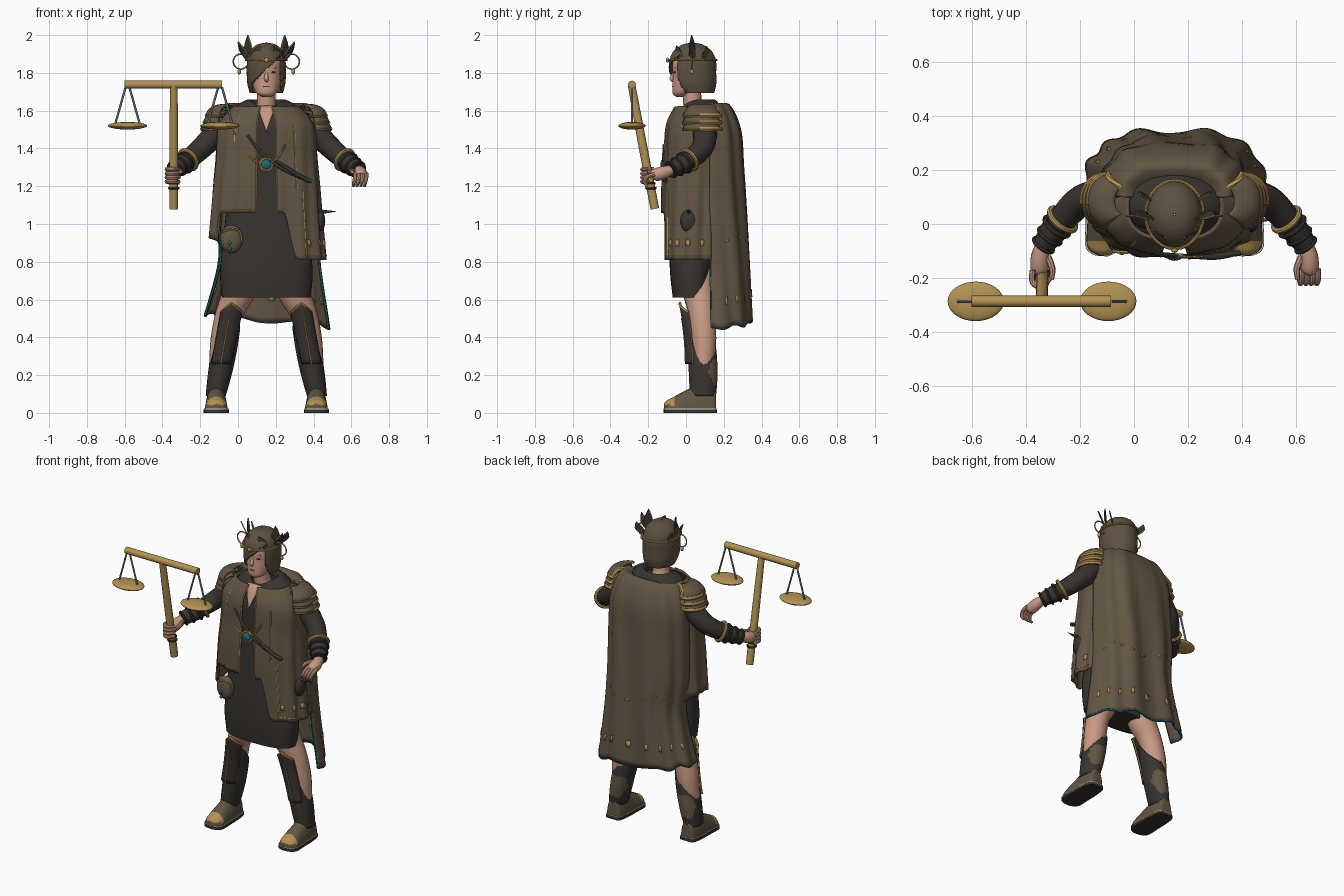
import bpy, bmesh, math
from math import pi, sin, cos
from mathutils import Vector

if "Cube" in bpy.data.objects:
    bpy.data.objects.remove(bpy.data.objects["Cube"])

CX = 0.15   # the figure stands to one side of the origin
parts = []


def material(name, r, g, b):
    m = bpy.data.materials.new(name)
    m.use_nodes = True
    m.diffuse_color = (r, g, b, 1)
    m.node_tree.nodes["Principled BSDF"].inputs["Base Color"].default_value = (r, g, b, 1)
    return m


brown = material("brown cloth", .125, .092, .057)
dark = material("dark leather", .040, .034, .029)
gold = material("gold", .45, .29, .09)
skin = material("skin", .58, .32, .23)
hair_mat = material("brown hair", .11, .082, .05)
steel = material("steel", .26, .32, .36)
teal = material("teal", .015, .14, .15)
white = material("white welt", .75, .73, .70)
lip = material("lips", .40, .17, .13)


def spline(rows, t):
    n = len(rows) - 1
    i = min(int(t * n), n - 1)
    f = t * n - i
    a, b, c, d = [Vector(rows[max(0, min(n, i + k))]) for k in (-1, 0, 1, 2)]
    return b + ((c - a) * f + (a * 2 - b * 5 + c * 4 - d) * f * f + (b * 3 - a - c * 3 + d) * f ** 3) * .5


def grid(name, fn, nu, nv, mats, closed=False, rule=None, drop=None, thick=0):
    """Surface from fn(u, v); closed surfaces wrap in u and get end caps."""
    mats = mats if isinstance(mats, list) else [mats]
    bm = bmesh.new()
    cols = nu if closed else nu + 1
    vs = [[bm.verts.new(fn(i / nu, j / nv)) for i in range(cols)] for j in range(nv + 1)]
    for j in range(nv):
        for i in range(nu):
            k = (i + 1) % cols
            f = bm.faces.new((vs[j][i], vs[j][k], vs[j + 1][k], vs[j + 1][i]))
            f.material_index = rule(f.calc_center_median()) if rule else 0
    if closed and not thick:
        bm.faces.new(vs[0])
        bm.faces.new(vs[-1])
    if drop:
        bmesh.ops.delete(bm, geom=[f for f in bm.faces if drop(f.calc_center_median())], context='FACES')
    bmesh.ops.recalc_face_normals(bm, faces=bm.faces[:])
    me = bpy.data.meshes.new(name)
    bm.to_mesh(me)
    bm.free()
    for m in mats:
        me.materials.append(m)
    o = bpy.data.objects.new(name, me)
    bpy.context.collection.objects.link(o)
    parts.append(o)
    if thick:
        mod = o.modifiers.new("thickness", 'SOLIDIFY')
        mod.thickness, mod.offset = thick, 0
    return o


def oval(row, a, p=1.0):
    """Point on a boxy oval ring (offset x, y, z, half width, half depth)."""
    x, y, z, rx, ry = row
    c, s = cos(a), sin(a)
    return Vector((CX + x + rx * math.copysign(abs(c) ** p, c), y + ry * math.copysign(abs(s) ** p, s), z))


def loft(name, rows, mats, nu=32, nv=24, p=1.0, **kw):
    return grid(name, lambda u, v: oval(spline(rows, v), 2 * pi * u, p), nu, nv, mats, True, **kw)


def tube(name, pts, mat, nu=10, nv=None):
    """Round tube through (x, y, z, radius) points."""
    nv = nv or 4 * (len(pts) - 1)

    def tan(v):
        return (spline(pts, min(1, v + .01)).xyz - spline(pts, max(0, v - .01)).xyz).normalized()
    axes = [Vector((1, 0, 0)), Vector((0, 1, 0)), Vector((0, 0, 1))]
    ref = min(axes, key=lambda ax: max(abs(tan(k / 8).dot(ax)) for k in range(9)))

    def fn(u, v):
        t, q = tan(v), spline(pts, v)
        e = t.cross(ref).normalized()
        return q.xyz + (e * cos(2 * pi * u) + t.cross(e) * sin(2 * pi * u)) * q.w
    return grid(name, fn, nu, nv, mat, True)


def trim(name, pts, mat, r=.006):
    return tube(name, [(*p, r) for p in pts], mat, 6, len(pts) * 2)


def ball(name, c, size, mat, n=20):
    return grid(name, lambda u, v: Vector(c) + Vector((size[0] * sin(pi * v) * cos(2 * pi * u),
                size[1] * sin(pi * v) * sin(2 * pi * u), size[2] * cos(pi * v))),
                n, n // 2, mat, True)


def hoop(name, c, R, r, mat, direction=(0, 0, 1)):
    bpy.ops.mesh.primitive_torus_add(major_radius=R, minor_radius=r, major_segments=28, minor_segments=8,
                                     location=c, rotation=Vector(direction).to_track_quat('Z', 'Y').to_euler())
    o = bpy.context.object
    o.name = name
    o.data.materials.append(mat)
    parts.append(o)
    return o


# Head and face
tube("neck", [(CX, .05, 1.57, .065), (CX, .035, 1.64, .05), (CX, .03, 1.72, .05)], skin, 16)
loft("head", [(0, -.03, 1.672, .02, .02), (0, -.025, 1.69, .05, .045), (0, 0, 1.73, .07, .072),
              (0, .02, 1.79, .082, .09), (0, .03, 1.86, .085, .1), (0, .03, 1.93, .05, .06)], skin)
tube("nose", [(CX, -.058, 1.815, .006), (CX, -.07, 1.785, .010), (CX, -.075, 1.768, .012), (CX, -.065, 1.757, .008)], skin)
ball("mouth", (CX, -.067, 1.728), (.02, .007, .005), lip)
for s in (-1, 1):
    ball("eye", (CX + s * .034, -.058, 1.803), (.014, .008, .005), dark)
    tube("eyebrow", [(CX + s * .014, -.067, 1.818, .003), (CX + s * .052, -.052, 1.826, .003)], hair_mat, 6)

# Bobbed hair with a slanted fringe
loft("hair", [(0, .035, 1.956, .004, .004), (0, .035, 1.945, .05, .055), (0, .035, 1.91, .085, .1),
              (0, .035, 1.86, .098, .12), (0, .035, 1.8, .1, .121), (0, .04, 1.74, .096, .116),
              (0, .05, 1.695, .084, .095)], hair_mat, 80, 44, thick=.008,
     drop=lambda c: c.y < .0 and abs(c.x - CX) < .077 and c.z < 1.82 + (c.x - CX))

# Crown, leaves and ear hoops
crown = hoop("crown_band", (CX, .035, 1.868), .108, .006, gold)
crown.scale.y = 1.16
ball("crown_gem", (CX, -.098, 1.868), (.012, .008, .014), gold)
for s in (-1, 1):
    hoop("ear_hoop", (CX + s * .135, .03, 1.86), .04, .004, gold, (0, 1, 0))
    ball("ear_bead", (CX + s * .143, .03, 1.807), (.01, .01, .015), gold)
    for dx, dy, dz in ((.15, .03, 1.965), (.098, .03, 2.0), (.035, -.05, 1.945), (.13, .11, 1.94)):
        base = Vector((CX + s * (.095 if dy > 0 else .08), .035 + (dy - .03) * .8, 1.865))
        axis = Vector((CX + s * dx, dy, dz)) - base
        side = Vector((s * .026, .02, .008))

        def leaf(u, v):
            return base + axis * v + side * (u - .5) * 1.5 * sin(pi * v ** .8)
        grid("crown_leaf", leaf, 4, 10, dark, thick=.006)
        for u in (0, 1):
            trim("leaf_rim", [leaf(u, k / 6) for k in range(4 if u else 7)], gold, .0035)

# Dark tunic and skirt
loft("tunic", [(0, .05, 1.62, .07, .06), (0, .05, 1.58, .16, .1), (0, .04, 1.5, .21, .12), (0, .04, 1.3, .2, .12),
               (0, .04, 1.1, .21, .125), (0, .035, .95, .225, .125), (0, .03, .75, .245, .115),
               (0, .03, .61, .235, .1)], dark, 48, 40, .8)


def collar(u, v):   # stands up at the nape, opens at the throat
    a = 2 * pi * u
    p = oval(spline([(0, .07, 1.575, .19, .125), (0, .07, 1.62, .16, .11), (0, .065, 1.655, .095, .085),
                     (0, .06, 1.62, .075, .07)], v), a)
    p.z -= .04 * max(0, -sin(a)) ** 2
    return p


grid("collar", collar, 40, 16, dark, True, thick=.008)
grid("open_neckline", lambda u, v: Vector((CX + (u - .5) * .1 * (1 - v), -.04 - .065 * v ** .6, 1.625 - .135 * v)),
     4, 8, skin, thick=.006)

# Open coat: short over the belly, long on the flanks and back
coat_rows = [(0, .06, 1.62, .17, .115), (0, .05, 1.52, .25, .15), (0, .045, 1.35, .262, .155),
             (0, .04, 1.2, .275, .16), (0, .04, 1.02, .288, .16), (0, .04, .81, .305, .16)]


def coat(u, v, lift=0):
    gap = .125
    a = -pi / 2 + gap + u * 2 * (pi - gap)
    x = cos(a)
    long_left = min(1, max(0, (x - .28) * 6))
    long_right = min(1, max(0, (-.8 - x) * 8))
    short = 1 - max(long_left, long_right) if sin(a) < 0 else 0
    row = spline(coat_rows, v * (1 - max(.24 * short, .12 * max(0, -x))))
    fold = 1 + .03 * v * sin(13 * a + 2 * v) + lift
    return oval((row[0], row[1], row[2], row[3] * fold, row[4] * fold), a, .8)


grid("coat", coat, 130, 30, brown, thick=.012)
for u, v0, v1 in ((0, 0, 1), (1, 0, 1), (.065, .2, .62), (.92, .15, .4), (.09, .62, .97)):
    trim("coat_edge", [coat(u, v0 + (v1 - v0) * k / 12, .02) for k in range(13)], gold, .005)
for u0, u1, v in ((.08, .3, .965), (.93, .99, .97)):
    trim("coat_piping", [coat(u0 + k * (u1 - u0) / 14, v, .02) for k in range(15)], gold, .004)
for k in range(4):
    grid("coat_stud", lambda u, v: coat(.1 + k * .055 + u * .018, .89 + v * .028, .026), 2, 2, gold, thick=.004)

# Long pleated cape with edging and studs
cape_rows = [(0, .1, 1.605, .14, .06), (0, .1, 1.63, .2, .125), (0, .12, 1.5, .25, .165), (0, .125, 1.3, .26, .175),
             (0, .125, 1.05, .262, .19), (.015, .13, .8, .262, .198), (0, .135, .49, .325, .208)]


def cape(u, v, lift=0):
    a = pi * u
    row = spline(cape_rows, v)
    fold = 1 + .045 * v ** .5 * sin(12 * a + 2 * sin(3 * v + a)) + .02 * sin(7 * a) + lift
    p = oval((row[0], row[1], row[2], row[3] * (1 + (fold - 1) * .5), row[4] * fold), a, .75)
    p.z -= v ** 4 * (.035 * cos(a) + .01 * sin(9 * a))
    return p


grid("cape", cape, 100, 42, brown, thick=.012)
trim("cape_hem", [cape(k / 50, 1) for k in range(51)], teal, .007)
for u, v0 in ((0, .75), (1, .2)):
    trim("cape_edge", [cape(u, v0 + (1 - v0) * k / 16) for k in range(17)], teal, .007)
for k in range(9):
    for side in (.035, -.035):
        grid("cape_stud", lambda u, v: cape(.08 + k * .1 + u * .018, .912 + v * .018, side), 2, 2, gold, thick=.005)
    grid("cape_fleck", lambda u, v: cape(.1 + k * .09 + u * .03, .75 + .02 * sin(5 * k) + v * .006, .032), 2, 2, gold, thick=.004)

# Arms, bracers and hands, legs and boots
foot_rows = [(.16, .02, .08), (.15, .045, .11), (.08, .056, .13), (0, .058, .1),
             (-.07, .06, .062), (-.1, .047, .047), (-.116, .015, .03)]
for s in (-1, 1):
    def P(d, y, z, *r):
        return (CX + s * d, y, z, *r)
    arm = [P(.19, .08, 1.52, .06), P(.26, .1, 1.48, .064), P(.345, .085, 1.4, .058),
           P(.42, .01, 1.335, .05), P(.49, -.085, 1.285, .034)]
    tube("sleeve", arm, dark, 16, 24)
    tube("bracer", [spline(arm, t) + Vector((0, 0, 0, .006)) for t in (.78, .86, .93, .99)], dark, 16)
    for t, m, r in ((.73, gold, .011), (.8, dark, .009), (.88, dark, .008), (.97, dark, .008)):
        q = spline(arm, t)
        hoop("bracer_band", q.xyz, q.w + .006, r, m, spline(arm, t + .02).xyz - spline(arm, t - .02).xyz)
    tube("palm", [P(.485, -.07, 1.288, .025), P(.497, -.12, 1.272, .034), P(.5, -.165, 1.258, .033), P(.5, -.18, 1.25, .02)], skin, 14)
    for k in range(4):
        if s < 0:   # fingers wrap the staff
            z = 1.29 - k * .022
            tube("finger", [P(.525, -.17, z, .011), P(.525, -.215, z, .011), P(.49, -.232, z, .011), P(.462, -.2, z, .01)], skin, 8)
        else:       # fingers hang loosely
            x = .53 - k * .02
            tube("finger", [P(x, -.165, 1.265, .012), P(x, -.205, 1.25, .011), P(x - .005, -.22, 1.225, .010), P(x - .01, -.205, 1.2, .008)], skin, 8)
    tube("thumb", [P(.47, -.12, 1.28, .014), P(.452, -.165, 1.28, .012), P(.455, -.205, 1.275, .009)], skin, 8)

    # Layered shoulder plates with gilded rims
    for k in range(3):
        def plate(u, v):
            a = (u - .5) * 2.5
            reach = .06 + .095 * sin(v * pi / 2) + .012 * k
            return Vector(P(.16 + reach * cos(a) ** .5, .085 + (.05 + .055 * v) * sin(a), 1.63 - .036 * k - .06 * v * v))
        grid("shoulder_plate", plate, 16, 8, brown, thick=.012)
        trim("shoulder_rim", [plate(j / 12, 1) for j in range(13)], gold, .007)
        trim("shoulder_back_rim", [plate(.45 + j * .55 / 8, .96) for j in range(9)], gold, .012)
        trim("shoulder_back_edge", [plate(1, j / 6) for j in range(7)], gold, .012)

    leg = [P(.11, .06, .75, .09), P(.15, .07, .63, .084), P(.2, .085, .52, .07), P(.23, .095, .38, .066),
           P(.252, .092, .22, .052), P(.265, .09, .08, .045)]
    tube("leg", leg, skin, 18, 24)

    def greave(u, v):   # tall at the shin, cut low behind the calf
        a = 2 * pi * u
        z = .09 + v * (.34 - .08 * sin(a))
        r = .064 + .008 * sin(pi * v)
        w = r - .016 + .01 * v
        return Vector((CX + s * (.268 - .19 * (z - .09)) + w * cos(a), .09 + r * sin(a), z))
    grid("greave", greave, 36, 24, [dark, brown], True, thick=.01,
         rule=lambda c: 1 if c.y > .112 + abs(c.z - .22) * .5 and .15 < c.z < .29 else 0)

    def shin(u, v):     # flared knee guard
        a = -pi / 2 + (u - .5) * 1.8
        z = .26 + .32 * v - .1 * abs(u - .5) * v
        return Vector((CX + s * (.24 - .055 * v) + (.06 + .008 * v) * cos(a), .085 + (.082 + .035 * v * v) * sin(a), z))
    grid("knee_guard", shin, 12, 12, dark, thick=.012)
    trim("knee_guard_rim", [shin(k / 10, 1) for k in range(11)], gold, .008)
    for u in (0, 1):
        trim("knee_guard_edge", [shin(u, k / 8) for k in range(9)], gold, .005)
    trim("shin_line", [shin(.5, k / 8) - Vector((0, .006, 0)) for k in range(7)], gold, .004)

    def foot(u, v):
        y, w, h = spline(foot_rows, v)
        return Vector(P(.265 + w * cos(2 * pi * u), y, .02 + max(0, h * sin(2 * pi * u))))
    grid("boot", foot, 24, 28, [brown, gold], True,
         rule=lambda c: 1 if c.y < -.062 and c.z > .042 else 0)
    for nm, m, z0, z1, k in (("boot_sole", dark, 0, .018, 1.1), ("boot_welt", white, .018, .022, 1.06)):
        def sole(u, v):
            y, w, h = spline(foot_rows, u * 2 if u < .5 else 2 - u * 2)
            return Vector(P(.265 + (w if u < .5 else -w) * k, .02 + (y - .02) * (1 + (k - 1) * .3), z0 + v * (z1 - z0)))
        grid(nm, sole, 40, 1, m, True)

# Medallion, sheathed dagger, straps and pouch
ball("medallion_gem", (CX, -.122, 1.315), (.027, .014, .027), teal)
hoop("medallion_rim", (CX, -.118, 1.315), .031, .009, gold, (0, 1, 0))
tube("chest_strap", [(.05, -.105, 1.47, .007), (.13, -.115, 1.37, .009), (.24, -.12, 1.29, .009), (.39, -.108, 1.225, .011)], dark)
tube("dagger_sheath", [(.2, -.12, 1.335, .007), (.3, -.122, 1.27, .011), (.38, -.108, 1.225, .010)], dark)
trim("strap_chain", [(.06, -.112, 1.36), (.11, -.118, 1.325), (.2, -.122, 1.34), (.25, -.12, 1.42)], gold, .005)
ball("hilt_guard", (.432, .015, 1.015), (.03, .045, .06), dark)
tube("hilt_spike", [(.42, .015, 1.065, .014), (.47, .015, 1.065, .008), (.52, .015, 1.067, .001)], dark)
ball("right_pouch", (-.035, -.075, .92), (.06, .035, .075), brown)
trim("right_pouch_rim", [(-.08, -.1, .96), (-.035, -.106, .975), (.01, -.1, .96), (.022, -.095, .9)], gold)
for z in (.87, .9):
    ball("pouch_gem", (-.045, -.108, z), (.01, .007, .012), teal, 12)

# Balance scales
staff = [(-.34, -.165, 1.08, .023), (-.34, -.228, 1.41, .023), (-.34, -.288, 1.735, .02)]
tube("scale_staff", staff, gold, 16)
tube("scale_beam", [(-.6, -.286, 1.738, .021), (-.085, -.286, 1.738, .021)], gold, 16)
for z, y in ((1.19, -.186), (1.215, -.191)):
    hoop("staff_collar", (-.34, y, z), .024, .007, dark)
for x in (-.585, -.095):
    ball("scale_pan", (x, -.286, 1.52), (.104, .073, .02), gold, 32)
    for dx in (-.065, .065):
        tube("scale_cord", [(x + dx * .15, -.286, 1.725, .006), (x + dx, -.286, 1.53, .006)], steel, 6)

# Smooth shading with crisp edges
bpy.ops.object.select_all(action='DESELECT')
for o in parts:
    o.select_set(True)
bpy.context.view_layer.objects.active = parts[0]
bpy.ops.object.shade_smooth_by_angle(angle=math.radians(40))
